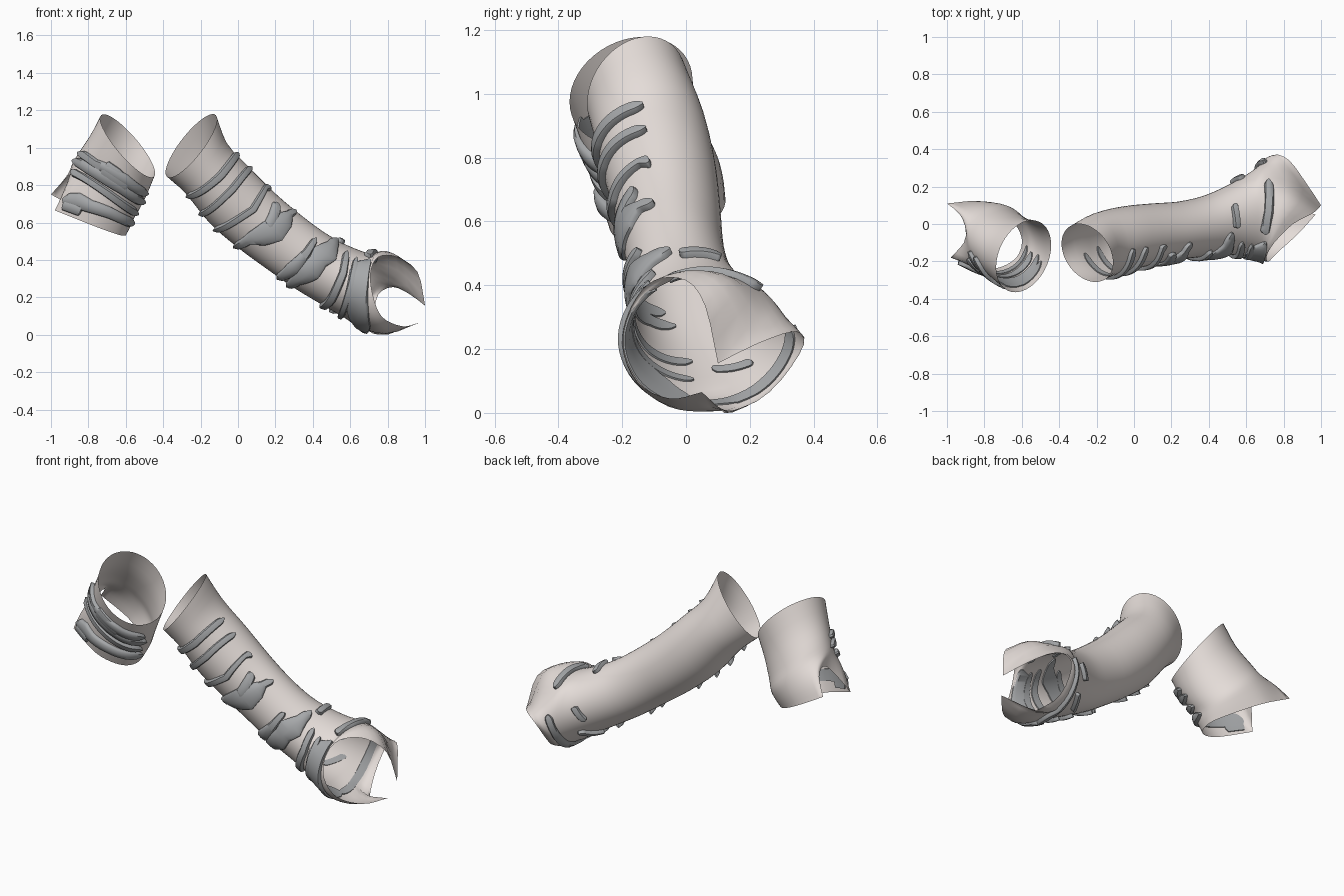
import bpy
from math import sin, cos, radians
from mathutils import Vector as V

if "Cube" in bpy.data.objects:
    bpy.data.objects.remove(bpy.data.objects["Cube"])

N = 48  # sides of each sleeve


def material(name, col):
    m = bpy.data.materials.new(name)
    m.diffuse_color = (*col, 1)
    m.use_nodes = True
    m.node_tree.nodes["Principled BSDF"].inputs["Base Color"].default_value = m.diffuse_color
    return m


CLOTH = material("pale_cloth", (0.78, 0.72, 0.69))
BAND = material("grey_band", (0.38, 0.39, 0.40))


def lerp_table(table, t):
    for a, b in zip(table, table[1:]):
        if t <= b[0]:
            f = (t - a[0]) / (b[0] - a[0])
            return [p + (q - p) * f for p, q in zip(a[1:], b[1:])]
    return list(table[-1][1:])


def spline(p0, p1, p2, p3, f):
    return 0.5 * (2 * p1 + (p2 - p0) * f + (2 * p0 - 5 * p1 + 4 * p2 - p3) * f * f
                  + (3 * p1 - p0 - 3 * p2 + p3) * f ** 3)


def mesh(name, verts, faces, mat):
    me = bpy.data.meshes.new(name)
    me.from_pydata(verts, [], faces)
    me.materials.append(mat)
    me.polygons.foreach_set("use_smooth", [True] * len(me.polygons))
    ob = bpy.data.objects.new(name, me)
    bpy.context.collection.objects.link(ob)
    return ob


class Sleeve:
    """Open tube through elliptical stations, ending in a free-form rim."""

    def __init__(self, rings, rim, corners, tilt, bulge):
        self.rings, self.tilt, self.bulge = rings, V(tilt), bulge
        self.last = len(rings) + 1
        # smooth closed rim with sharp points at the corner angles
        n, self.rim = len(rim), []
        for i in range(n):
            q = [V(rim[(i + k) % n][1:]) for k in (-1, 0, 1, 2)]
            a, b = rim[i][0], rim[(i + 1) % n][0]
            if a in corners:
                q[0] = 2 * q[1] - q[2]
            if b in corners:
                q[3] = 2 * q[2] - q[1]
            span = (b - a) % 360
            self.rim += [(a + span * f / 6, *spline(*q, f / 6)) for f in range(6)]
        self.rim.append((360, *rim[0][1:]))

    def station(self, i, a):
        n = len(self.rings)
        if i < n:
            ux, uz, lx, lz, y0, y1 = self.rings[i]
            c = V(((ux + lx) / 2, (y0 + y1) / 2, (uz + lz) / 2))
            t = radians(a)
            side = V((0, (y1 - y0) / 2, 0)) + self.tilt * max(0, 1 - i / 2)
            return c + V(((ux - lx) / 2, 0, (uz - lz) / 2)) * cos(t) + side * sin(t)
        end = V(lerp_table(self.rim, a % 360))
        if i > n:
            return end
        p = self.station(n - 1, a)
        out = (p - self.station(n - 1, a + 180)).normalized()
        return (p + end) / 2 + out * self.bulge * (end - p).length

    def point(self, s, a):
        i = min(int(s), self.last - 1)
        p1, p2 = self.station(i, a), self.station(i + 1, a)
        p0 = self.station(i - 1, a) if i > 0 else 2 * p1 - p2
        p3 = self.station(i + 2, a) if i + 2 <= self.last else 2 * p2 - p1
        return spline(p0, p1, p2, p3, s - i)

    def build(self, name, per=3):
        rows = self.last * per
        vs = [self.point(r / per, k * 360 / N) for r in range(rows + 1) for k in range(N)]
        fs = [(r * N + k, r * N + (k + 1) % N, (r + 1) * N + (k + 1) % N, (r + 1) * N + k)
              for r in range(rows) for k in range(N)]
        return mesh(name, vs, fs, CLOTH)

    def band(self, name, path, h=0.02, n=36):
        """Raised strip along (station, angle, half width) points on the sleeve."""
        keys = [(i,) + p for i, p in enumerate(path)]
        verts, faces = [], []
        prof = [(-1, -.006), (-1, .5 * h), (-.75, h), (0, 1.1 * h), (.75, h), (1, .5 * h), (1, -.006), (0, -.006)]
        m = len(prof)
        for j in range(n + 1):
            t = j / n
            s, a, w = lerp_table(keys, t * (len(path) - 1))
            w *= 1.12 * max(0.25, min(1, (min(t, 1 - t) * 14 + .06) ** 0.5))   # rounded ends
            s = min(max(s, .01), self.last - .03)
            p = self.point(s, a)
            e = 0.02
            along = self.point(s + e, a) - self.point(s - e, a)
            rate = max(along.length / (2 * e), .02)
            nor = (self.point(s, a + 2) - self.point(s, a - 2)).cross(along).normalized()
            if nor.dot(p - self.point(s, a + 180)) < 0:
                nor = -nor
            for u, d in prof:
                q = min(max(s + u * w / rate, 0), self.last)
                verts.append(self.point(q, a) + nor * d)
        for j in range(n):
            for k in range(m):
                faces.append((j * m + k, j * m + (k + 1) % m, (j + 1) * m + (k + 1) % m, (j + 1) * m + k))
        faces += [tuple(range(m)), tuple(n * m + k for k in reversed(range(m)))]
        ob = mesh(name, verts, faces, BAND)
        ob.select_set(True)
        bpy.context.view_layer.objects.active = ob
        bpy.ops.object.shade_smooth_by_angle(angle=radians(50))
        ob.select_set(False)


# Long sleeve: stations are upper x,z / lower x,z / front y / back y
long = Sleeve([
    (-.12, 1.18, -.38, .85, -.31, 0), (-.06, 1.03, -.28, .76, -.285, .06),
    (.05, .91, -.15, .60, -.255, .095), (.20, .76, 0, .47, -.215, .11),
    (.33, .65, .15, .36, -.19, .12), (.45, .56, .30, .255, -.175, .15),
    (.55, .50, .45, .165, -.165, .205), (.64, .46, .57, .095, -.17, .265),
    (.71, .44, .65, .045, -.185, .32)],
    [(0, .85, 0, .42), (22.5, .96, .06, .34), (45, 1, .1, .16), (60, .92, .22, .22), (82.5, .83, .34, .26),
     (105, .75, .37, .22), (127.5, .73, .3, .11), (142.5, .75, .22, .04), (157.5, .80, .12, .005),
     (172.5, .97, .05, .07), (202.5, .88, -.05, .05), (232.5, .77, -.15, .1), (262.5, .72, -.2, .22),
     (300, .71, -.17, .34), (330, .75, -.1, .42)], (45, 157.5, 172.5), (-.045, 0, .04), 0.15)
long.build("long_sleeve")

# Short sleeve with a scooped lower rim
short = Sleeve([
    (-.73, 1.18, -.45, .85, -.365, .02), (-.79, 1.07, -.485, .76, -.335, .035),
    (-.85, .98, -.525, .68, -.305, .075), (-.885, .92, -.56, .62, -.28, .105)],
    [(0, -.90, -.03, .86), (22.5, -.93, .05, .83), (37.5, -1, .11, .755), (90, -.81, .12, .65),
     (135, -.67, .04, .575), (180, -.60, -.08, .54), (225, -.64, -.19, .54), (270, -.78, -.24, .59),
     (322.5, -.98, -.18, .67), (345, -.91, -.1, .81)], (37.5, 322.5), (.045, 0, .035), 0.03)
short.build("short_sleeve")

# Bands around the front of the long sleeve
front_bands = [
    [(1.5, -12, .018), (1.4, -80, .02), (1.05, -165, .016)],
    [(2.1, -15, .017), (2.0, -80, .018), (1.65, -170, .016)],
    [(2.75, -18, .022), (2.7, -30, .013), (2.75, -80, .018), (2.2, -170, .018)],
    [(3.8, -22, .02), (3.7, -40, .02), (3.65, -60, .05), (3.55, -90, .065), (3.3, -115, .05),
     (3.1, -130, .025), (2.9, -170, .018)],
    [(3.2, -40, .022), (3.35, -65, .03), (3.4, -85, .03)],
    [(4.9, -50, .015), (4.85, -80, .02), (4.7, -120, .035), (4.45, -165, .02)],
    [(5.7, -18, .02), (5.65, -40, .03), (5.5, -65, .06), (5.35, -85, .045), (5.2, -110, .055),
     (4.95, -140, .03), (4.8, -175, .018)],
    [(6.4, -40, .016), (6.5, -80, .02), (6.3, -130, .022), (6.0, -180, .018)],
    [(7.0, -45, .014), (7.05, -90, .018), (6.9, -140, .016), (6.8, -175, .014)],
    [(8.0, -40, .025), (7.9, -70, .055), (7.8, -110, .065), (7.9, -150, .055), (8.2, -170, .03)],
]
for i, p in enumerate(front_bands):
    long.band(f"long_front_band_{i + 1}", p)

# Bands over the top, back and underside of the lower end
for i, p in enumerate([
    [(6.0, -12, .018), (5.9, 28, .018)],
    [(7.9, -28, .022), (8.15, 0, .022), (8.1, 40, .022)],
    [(6.7, 80, .018), (6.4, 110, .018)],
    [(8.2, 80, .02), (8.1, 110, .02), (8.2, 145, .02), (8.25, 195, .02)],
    [(6.9, 130, .018), (6.4, 165, .018)],
]):
    long.band(f"long_back_band_{i + 1}", p, n=24)

# Bands around the short sleeve, some merging into patches
for i, p in enumerate([
    [(2.0, -18, .022), (1.75, -60, .02), (1.4, -85, .03), (1.1, -115, .03), (.95, -165, .022)],
    [(2.7, -15, .02), (2.4, -55, .025), (2.0, -85, .035), (1.75, -110, .03), (1.5, -170, .022)],
    [(1.7, -75, .05), (1.5, -98, .05), (1.4, -118, .045)],
    [(3.3, -30, .02), (3.1, -60, .018), (2.8, -100, .02), (2.4, -165, .022)],
    [(4.4, -42, .03), (4.2, -60, .04), (4.1, -80, .03), (3.8, -110, .028), (3.4, -170, .022)],
    [(4.6, -45, .03), (4.5, -70, .03)],
]):
    short.band(f"short_band_{i + 1}", p)

# Rest on the ground
low = min(v.co.z for o in bpy.data.objects for v in o.data.vertices)
for o in bpy.data.objects:
    o.location.z -= low
